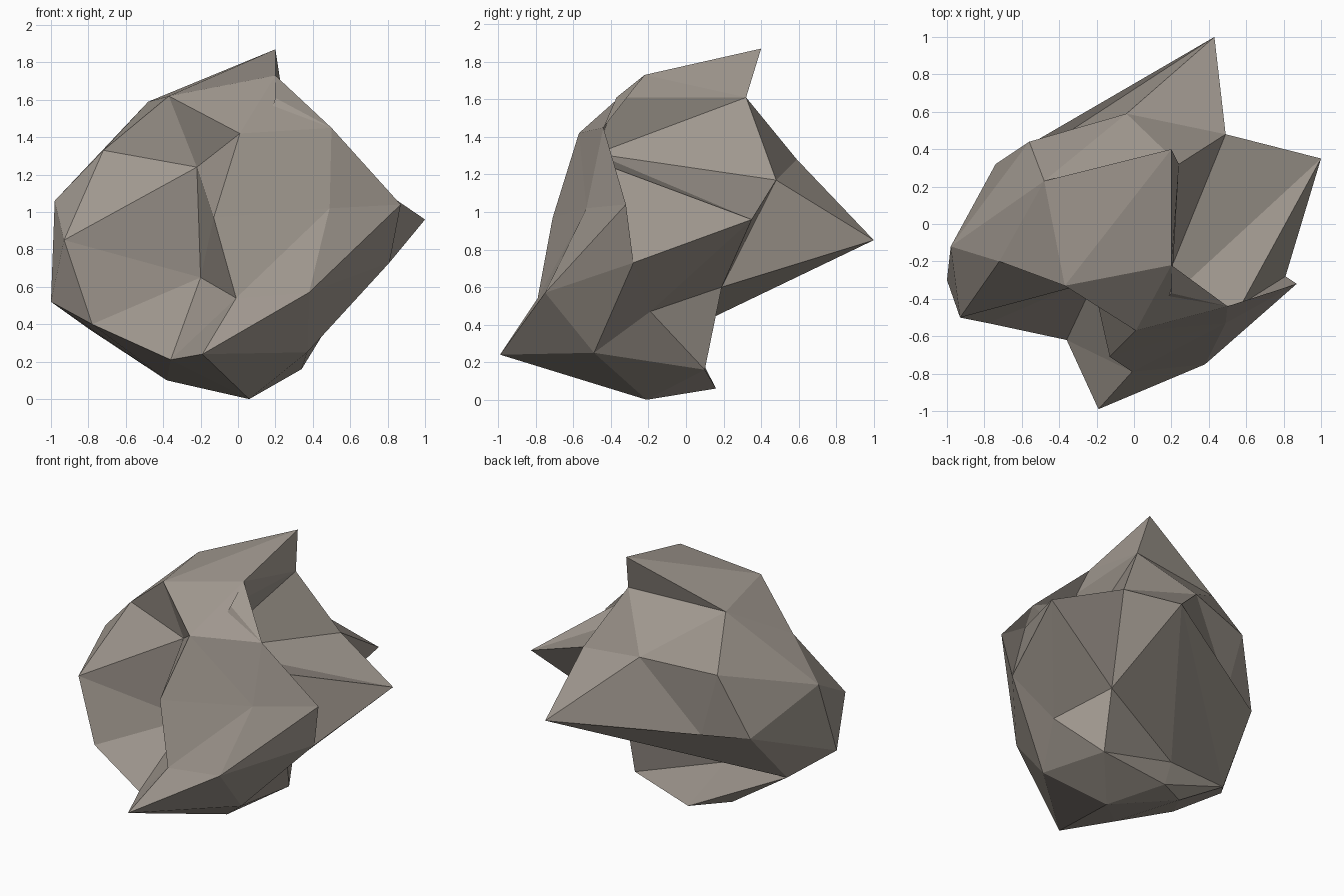
import bpy, bmesh

if "Cube" in bpy.data.objects:
    bpy.data.objects.remove(bpy.data.objects["Cube"])

# Corner points of the boulder, grouped by region
CROWN = dict(A=(.20, .40, 1.87), B=(-.37, -.33, 1.62), C=(-.48, .23, 1.59),
             D=(.20, -.22, 1.73), E=(.01, -.57, 1.42), W=(.20, -.37, 1.61),
             b=(.24, .32, 1.61), X=(.10, -.48, 1.31), Q=(.50, -.44, 1.45))
FRONT = dict(F=(-.22, -.31, 1.24), N=(-.20, -.28, .65), P=(-.13, -.71, .97),
             O=(-.01, -.79, .54), M=(-.19, -.99, .24), L=(-.36, -.62, .21),
             R=(.49, -.53, 1.02), S=(.38, -.75, .57))
LEFT = dict(G=(-.72, -.20, 1.33), H=(-.98, -.12, 1.06), I=(-.93, -.50, .85),
            J=(-1.0, -.30, .52), K=(-.78, -.53, .40))
RIGHT = dict(T=(.87, -.32, 1.04), U=(1.0, .35, .96), V=(.81, -.28, .73),
             a=(.575, -.428, 1.25))
BACK = dict(Y=(.49, .48, 1.17), Z=(.43, 1.0, .85), c=(-.04, .59, 1.28),
            j=(-.56, .44, 1.23), k=(-.74, .32, .77), l=(-.43, .44, .76))
UNDERSIDE = dict(d=(.35, .19, .60), e=(.53, -.19, .47), f=(.34, .10, .16),
                 g=(-.13, .16, .06), h=(.06, -.21, 0), i=(.37, -.49, .25),
                 m=(-.38, .01, .10), n=(-.32, 0, .37), o=(-.79, -.03, .37))

bm = bmesh.new()
corner = {}
for region in (CROWN, FRONT, LEFT, RIGHT, BACK, UNDERSIDE):
    for name, co in region.items():
        corner[name] = bm.verts.new(co)


def fan(hub, rim, closed=True):
    """Facets spreading from a hub corner to its neighbours."""
    ends = rim[1:] + rim[0] if closed else rim[1:]
    for p, q in zip(rim, ends):
        bm.faces.new([corner[hub], corner[p], corner[q]])


# Whole peaks and hollows
for hub, rim in (("A", "BDbC"), ("F", "BGINPE"), ("X", "WQaUYb"),
                 ("R", "QEPOST"), ("L", "KNOMhm"), ("V", "aTSieU"),
                 ("c", "bYZljC"), ("H", "CjkJIG"), ("f", "iedngh"),
                 ("o", "JkZngm")):
    fan(hub, rim)

# Partial fans closing the gaps between them
for hub, rim in (("D", "BEQWb"), ("d", "eUYZn"), ("l", "Zkj"), ("K", "mJIN"),
                 ("M", "OSih"), ("Q", "Ta"), ("C", "GB"), ("N", "PO"),
                 ("g", "hm")):
    fan(hub, rim, closed=False)

bmesh.ops.recalc_face_normals(bm, faces=bm.faces)
if bm.calc_volume(signed=True) < 0:
    bmesh.ops.reverse_faces(bm, faces=bm.faces)

# Flat-shaded rock object
mesh = bpy.data.meshes.new("rock")
bm.to_mesh(mesh)
bm.free()
rock = bpy.data.objects.new("rock", mesh)
bpy.context.collection.objects.link(rock)

stone = bpy.data.materials.new("warm grey stone")
stone.diffuse_color = (.352, .314, .275, 1)
stone.use_nodes = True
stone.node_tree.nodes["Principled BSDF"].inputs["Base Color"].default_value = stone.diffuse_color
mesh.materials.append(stone)
